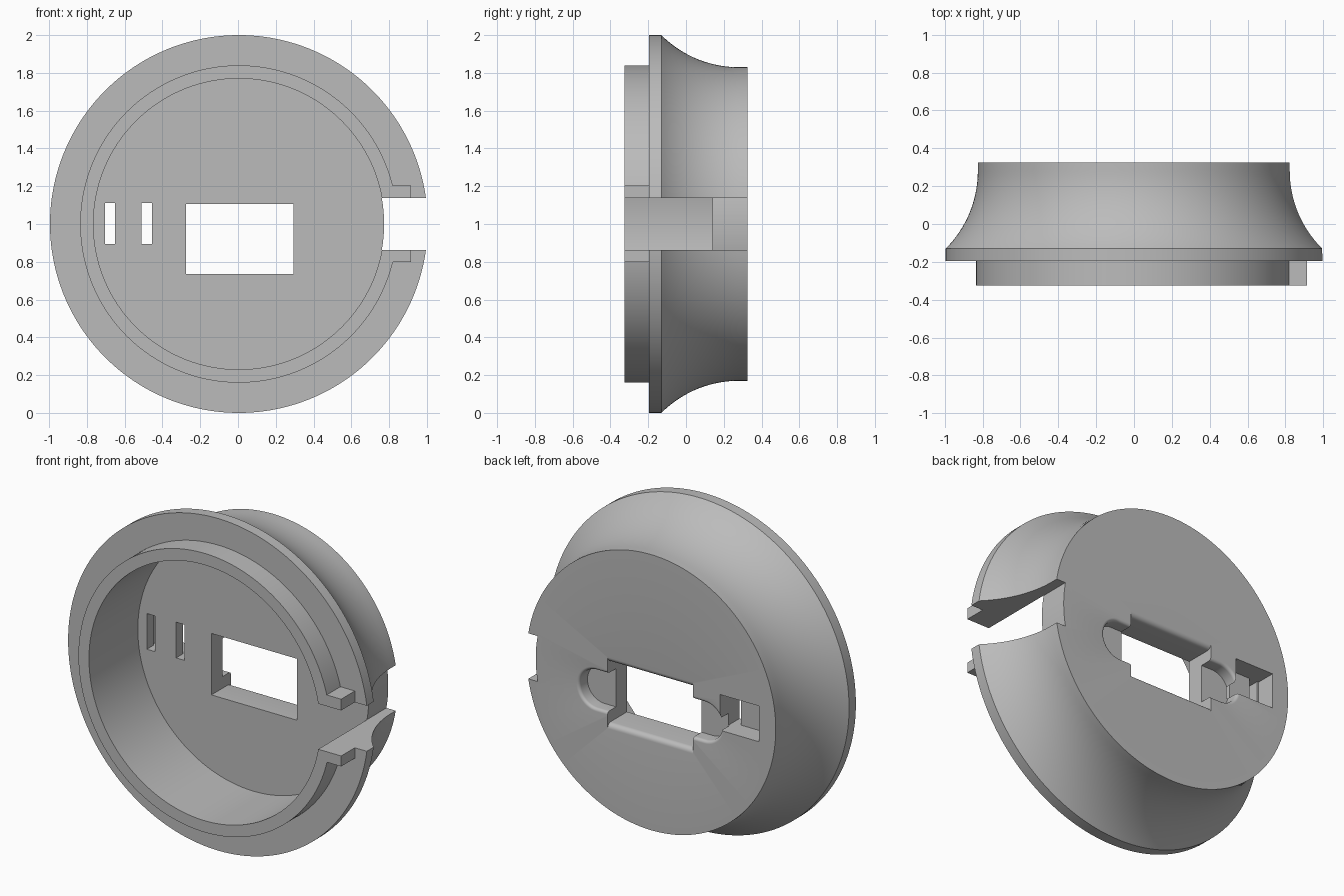
import bpy, bmesh
from math import sin, cos, pi, radians, asin, sqrt

cube = bpy.data.objects.get("Cube")
if cube:
    bpy.data.objects.remove(cube, do_unlink=True)

CX, CZ = 0.0045, 1.0           # axis of the round body, running along y
FRONT, STEP, RIM, FLOOR, BACK = -0.325, -0.195, -0.13, 0.14, 0.325
BORE, NECK = 0.77, 0.83

grey = bpy.data.materials.new("light_grey")
grey.use_nodes = True
colour = (0.5, 0.5, 0.5, 1)
grey.diffuse_color = colour
grey.node_tree.nodes["Principled BSDF"].inputs["Base Color"].default_value = colour


def finish(name, bm):
    bmesh.ops.recalc_face_normals(bm, faces=bm.faces)
    mesh = bpy.data.meshes.new(name)
    bm.to_mesh(mesh)
    bm.free()
    mesh.materials.append(grey)
    ob = bpy.data.objects.new(name, mesh)
    bpy.context.collection.objects.link(ob)
    return ob


def loft(name, layers):
    """Solid through equal-sized outlines; each layer is (y, [(x, z), ...])."""
    bm = bmesh.new()
    rings = [[bm.verts.new((x, y, z)) for x, z in pts] for y, pts in layers]
    for a, b in zip(rings, rings[1:]):
        for i in range(len(a)):
            j = (i + 1) % len(a)
            bm.faces.new((a[i], a[j], b[j], b[i]))
    bm.faces.new(rings[0])
    bm.faces.new(rings[-1])
    return finish(name, bm)


def rect(x0, x1, z0, z1):
    return [(x0, z0), (x1, z0), (x1, z1), (x0, z1)]


def box(name, x0, x1, y0, y1, z0, z1):
    return loft(name, [(y, rect(x0, x1, z0, z1)) for y in (y0, y1)])


def combine(body, tool, operation):
    mod = body.modifiers.new("combine", "BOOLEAN")
    mod.operation, mod.object, mod.solver = operation, tool, "EXACT"
    bpy.context.view_layer.objects.active = body
    bpy.ops.object.modifier_apply(modifier=mod.name)
    bpy.data.objects.remove(tool, do_unlink=True)


def flare(radius, steps=6):
    """Rounded edge at the back: pairs of (y, outward growth)."""
    angles = [pi / 2 * i / steps for i in range(steps + 1)]
    pairs = [(BACK - radius + radius * sin(a), radius * (1 - cos(a))) for a in angles]
    return pairs + [(BACK + 0.05, radius)]


# Turned body: cup, locating ring, flange and concave neck
sweep = 0.58
profile = [(0, FLOOR), (BORE, FLOOR), (BORE, FRONT), (0.84, FRONT),
           (0.84, STEP), (1, STEP)]
for i in range(21):
    a = radians(45) * (1 - i / 20)
    profile.append((NECK + sweep * (1 - cos(a)), 0.28 - sweep * sin(a)))
profile += [(NECK, BACK), (0, BACK)]
bm = bmesh.new()
verts = [bm.verts.new((CX + r, y, CZ)) for r, y in profile]
edges = [bm.edges.new(pair) for pair in zip(verts, verts[1:])]
bmesh.ops.spin(bm, geom=verts + edges, cent=(CX, 0, CZ), axis=(0, 1, 0),
               angle=2 * pi, steps=192)
bmesh.ops.remove_doubles(bm, verts=bm.verts, dist=0.0001)
body = finish("round_mount", bm)

# Tabs either side of the cable slot
combine(body, box("tabs", 0.79, 0.915, FRONT, STEP + 0.02, 0.8, 1.205), "UNION")

# Cable slot, leaving the round floor in place
half, radius = 0.137, BORE - 0.001
reach = asin(half / radius)
arc = [reach * (i / 8 - 1) for i in range(17)]
outline = [(CX + radius * cos(a), CZ + radius * sin(a)) for a in arc]
outline += [(1.2, CZ + half), (1.2, CZ - half)]
combine(body, loft("slot_cutter", [(-0.5, outline), (0.5, outline)]), "DIFFERENCE")

# Central window, rounded along its top and bottom at the back
layers = [(0, rect(-0.275, 0.295, 0.735, 1.105))]
layers += [(y, rect(-0.275, 0.295, 0.735 - g, 1.105 + g)) for y, g in flare(0.03)]
combine(body, loft("window_cutter", layers), "DIFFERENCE")

# Rounded blind pockets on both sides of the window
mid = 0.01


def lobe(side, r):
    turn = [pi * (i / 24 - 0.5) for i in range(25)]
    pts = [(mid + side * (0.36 + r * cos(a)), 0.92 + r * sin(a)) for a in turn]
    return pts + [(mid + side * 0.2, 0.92 + r), (mid + side * 0.2, 0.92 - r)]


for side in (-1, 1):
    layers = [(BACK - 0.08, lobe(side, 0.115))]
    layers += [(y, lobe(side, 0.115 + g)) for y, g in flare(0.018)]
    combine(body, loft("pocket_cutter", layers), "DIFFERENCE")

# Strap recess with two slits through the floor
combine(body, box("recess_cutter", -0.715, -0.455, BACK - 0.12, 0.5, 0.895, 1.11), "DIFFERENCE")
for x in (-0.705, -0.51):
    combine(body, box("slit_cutter", x, x + 0.055, 0, 0.3, 0.895, 1.11), "DIFFERENCE")

# Smooth round surfaces with crisp edges
bpy.ops.object.select_all(action="DESELECT")
body.select_set(True)
bpy.context.view_layer.objects.active = body
bpy.ops.object.shade_smooth_by_angle(angle=radians(30))
